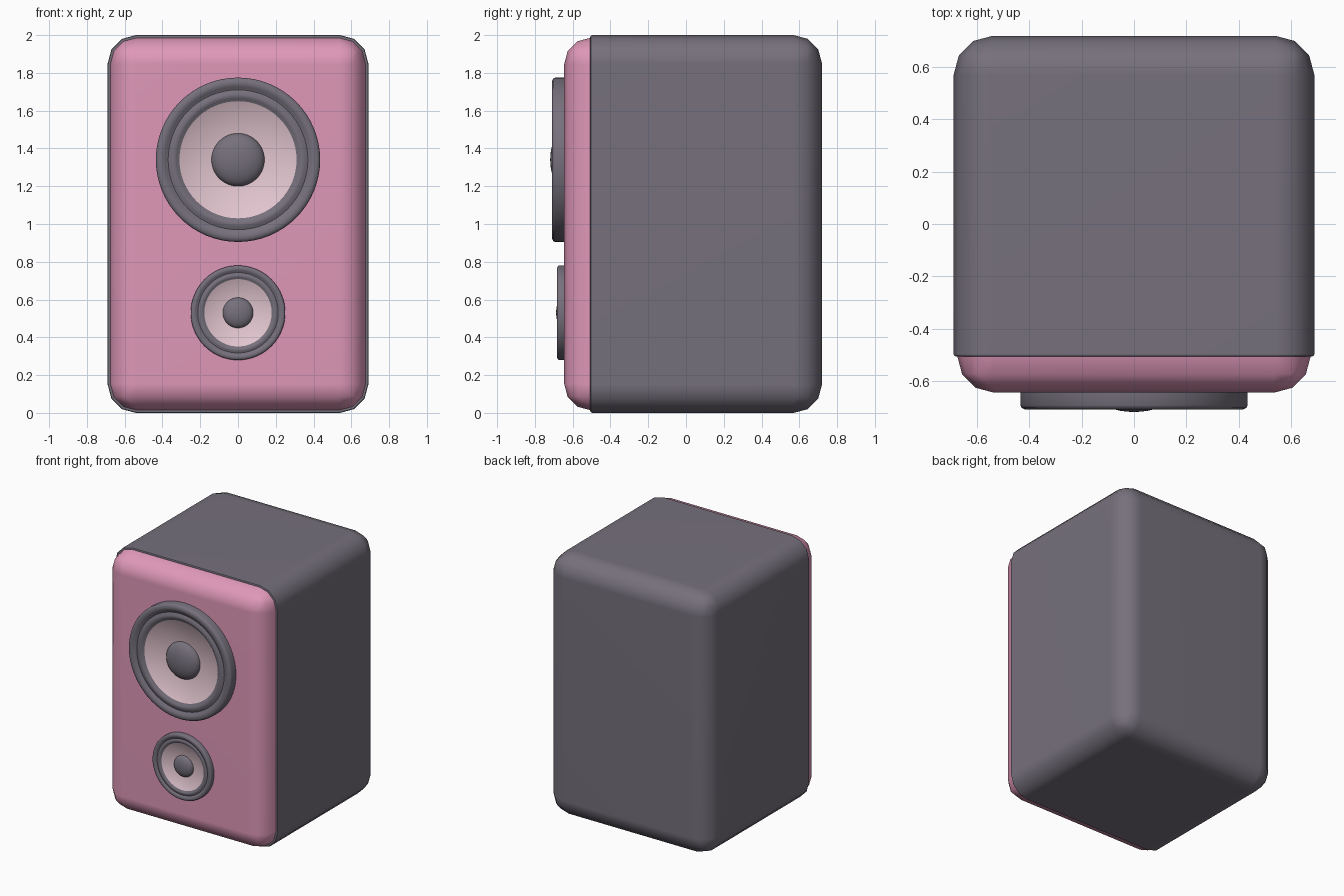
import bpy, bmesh, math

if "Cube" in bpy.data.objects:
    bpy.data.objects.remove(bpy.data.objects["Cube"])


def material(name, rgb):
    m = bpy.data.materials.new(name)
    m.diffuse_color = (*rgb, 1)
    m.use_nodes = True
    m.node_tree.nodes["Principled BSDF"].inputs["Base Color"].default_value = m.diffuse_color
    return m


grey = material("charcoal grey", (0.180, 0.162, 0.200))
pink = material("rose pink", (0.74, 0.315, 0.48))
pale = material("pale blush", (0.76, 0.56, 0.62))


def finish(name, bm, mats, angle=40, weighted=False):
    bmesh.ops.recalc_face_normals(bm, faces=bm.faces[:])
    me = bpy.data.meshes.new(name)
    bm.to_mesh(me)
    bm.free()
    for m in mats:
        me.materials.append(m)
    me.shade_smooth()
    me.set_sharp_from_angle(angle=math.radians(angle))
    ob = bpy.data.objects.new(name, me)
    bpy.context.collection.objects.link(ob)
    if weighted:
        mod = ob.modifiers.new("normals", 'WEIGHTED_NORMAL')
        mod.keep_sharp = True
    return ob


def cut_rounded_box(name, lo, hi, radius, cut_y, side, mat, lip=0):
    """Bevelled box, sliced flat at cut_y; side is the direction removed."""
    bm = bmesh.new()
    bmesh.ops.create_cube(bm, size=1)
    for v in bm.verts:
        v.co = [(a + b) / 2 + c * (b - a) for a, b, c in zip(lo, hi, v.co)]
    bmesh.ops.bevel(bm, geom=bm.edges[:], offset=radius, segments=3,
                    profile=0.5, affect='EDGES', clamp_overlap=True)
    bmesh.ops.bisect_plane(bm, geom=bm.verts[:] + bm.edges[:] + bm.faces[:],
                           plane_co=(0, cut_y, 0), plane_no=(0, side, 0),
                           clear_outer=True)
    rim = [e for e in bm.edges if e.is_boundary]
    bmesh.ops.contextual_create(bm, geom=rim)
    if lip:
        bm.normal_update()
        rim = [e for e in bm.edges
               if all(abs(v.co.y - cut_y) < 1e-4 for v in e.verts)]
        bmesh.ops.bevel(bm, geom=rim, offset=lip, segments=2,
                        profile=0.5, affect='EDGES')
    return finish(name, bm, [mat], weighted=True)


def lathe(name, profile, centre, scale, mats, rule, n=64):
    """Spin (radius, forward depth) points round a y axis."""
    bm = bmesh.new()
    rings = []
    for r, d in profile:
        count = n if r > 0 else 1
        rings.append([bm.verts.new((
            centre[0] + scale * r * math.cos(2 * math.pi * i / n),
            centre[1] - scale * d,
            centre[2] + scale * r * math.sin(2 * math.pi * i / n)))
            for i in range(count)])
    for k, (a, b) in enumerate(zip(rings, rings[1:])):
        for i in range(n):
            j = (i + 1) % n
            if len(b) == 1:
                f = bm.faces.new((a[i], a[j], b[0]))
            else:
                f = bm.faces.new((a[i], a[j], b[j], b[i]))
            f.material_index = rule(profile[k][0])
    return finish(name, bm, mats)


# Cabinet and front panel
cut_rounded_box("cabinet", (-0.69, -1.0, 0), (0.69, 0.72, 2.0),
                0.15, -0.507, -1, grey, lip=0.01)
cut_rounded_box("front_panel", (-0.676, -0.645, 0.014), (0.676, 0.2, 1.986),
                0.14, -0.5, 1, pink)

# Driver profile: rim, groove, rubber roll, shallow cone, dust cap dome
driver = [(0.435, -0.01), (0.435, 0.048), (0.43, 0.058), (0.418, 0.064),
          (0.402, 0.065), (0.388, 0.060), (0.378, 0.052), (0.370, 0.049),
          (0.362, 0.052), (0.350, 0.058), (0.338, 0.059), (0.325, 0.054),
          (0.310, 0.042), (0.14, 0.012)]
dome = [(0.14 * math.cos(a), 0.012 + 0.062 * math.sin(a))
        for a in [math.pi / 2 * i / 8 for i in range(1, 8)]] + [(0, 0.074)]

for name, z, s in (("woofer", 1.34, 1.0), ("tweeter", 0.53, 0.575)):
    lathe(name, driver + dome, (0, -0.645, z), s, [grey, pale],
          lambda r: 1 if 0.3 < r < 0.315 else 0)
